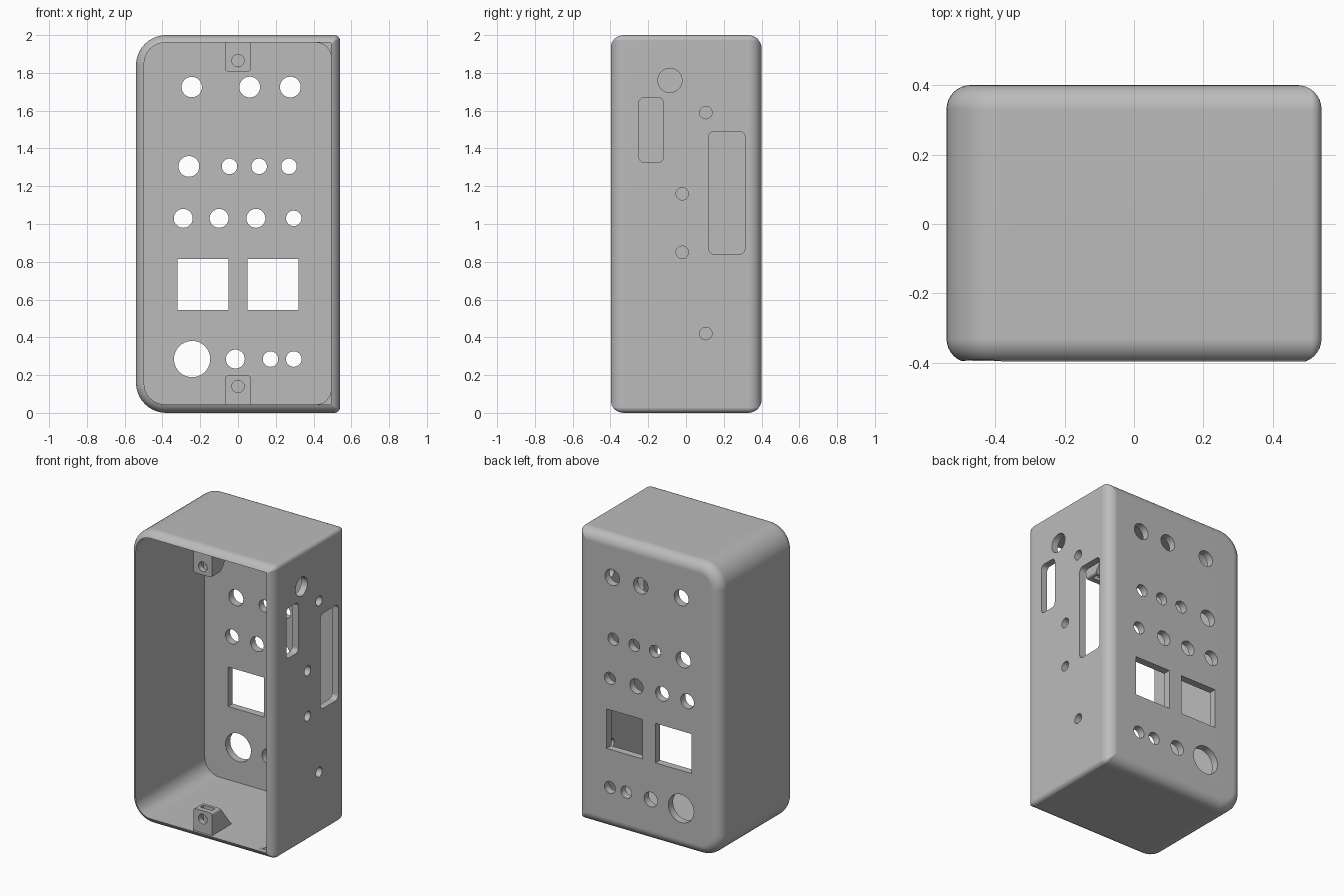
import bpy, bmesh
from math import sin, cos, pi
from mathutils import Vector

if "Cube" in bpy.data.objects:
    bpy.data.objects.remove(bpy.data.objects["Cube"])

grey = bpy.data.materials.new("light grey plastic")
grey.use_nodes = True
grey.diffuse_color = (0.5, 0.5, 0.5, 1)
grey.node_tree.nodes["Principled BSDF"].inputs["Base Color"].default_value = (0.5, 0.5, 0.5, 1)


def finish(bm, name):
    bmesh.ops.recalc_face_normals(bm, faces=bm.faces)
    mesh = bpy.data.meshes.new(name)
    bm.to_mesh(mesh)
    bm.free()
    obj = bpy.data.objects.new(name, mesh)
    bpy.context.collection.objects.link(obj)
    mesh.materials.append(grey)
    return obj


def rounded(u0, u1, v0, v1, r_low, r_high, n=10):
    """Rounded rectangle, with one radius on its low-u side and one on its high-u side."""
    pts = []
    for k, (u, v, r) in enumerate(((u1, v1, r_high), (u0, v1, r_low),
                                   (u0, v0, r_low), (u1, v0, r_high))):
        cu = u - r if u == u1 else u + r
        cv = v - r if v == v1 else v + r
        for i in range(n + 1):
            a = (k + i / n) * pi / 2
            pts.append((cu + r * cos(a), cv + r * sin(a)))
    return pts


def circle(u, v, r, n=40):
    return [(u + r * cos(2 * pi * i / n), v + r * sin(2 * pi * i / n)) for i in range(n)]


def rect(u0, u1, v0, v1):
    return [(u0, v0), (u1, v0), (u1, v1), (u0, v1)]


def loft(bm, sections, axis="y"):
    """Joins (depth, outline) sections into a closed solid along an axis."""
    place = {"x": lambda d, u, v: (d, u, v), "y": lambda d, u, v: (u, d, v),
             "z": lambda d, u, v: (u, v, d)}[axis]
    rings = [[bm.verts.new(place(d, u, v)) for u, v in pts] for d, pts in sections]
    n = len(rings[0])
    for a, b in zip(rings, rings[1:]):
        for i in range(n):
            bm.faces.new((a[i], a[(i + 1) % n], b[(i + 1) % n], b[i]))
    bm.faces.new(rings[0])
    bm.faces.new(rings[-1])


def cut(obj, solids):
    """Subtracts a list of (axis, start, end, outline) prisms."""
    bm = bmesh.new()
    for axis, a, b, pts in solids:
        loft(bm, [(a, pts), (b, pts)], axis)
    cutter = finish(bm, "cutter")
    cutter.hide_render = True
    mod = obj.modifiers.new("cut", "BOOLEAN")
    mod.operation, mod.solver, mod.object = "DIFFERENCE", "EXACT", cutter
    bpy.context.view_layer.objects.active = obj
    bpy.ops.object.modifier_apply(modifier=mod.name)
    bpy.data.objects.remove(cutter)


def smooth(obj):
    bpy.ops.object.select_all(action="DESELECT")
    obj.select_set(True)
    bpy.context.view_layer.objects.active = obj
    bpy.ops.object.shade_smooth_by_angle(angle=0.6)
    mod = obj.modifiers.new("flat panels", "WEIGHTED_NORMAL")
    mod.keep_sharp = True


# Shell: softened front and back edges, large corners on one side only
W, D, H, FILLET = 0.54, 0.4, 2.0, 0.07


def shell_section(inset):
    return rounded(-W + inset, W - inset, inset, H - inset,
                   0.16 - inset, max(0.03 - inset, 0.004))


steps = [i * pi / 16 for i in range(9)]
front = [(-D + FILLET * (1 - sin(a)), shell_section(FILLET * (1 - cos(a)))) for a in steps]
bm = bmesh.new()
loft(bm, front[::-1] + [(-d, pts) for d, pts in front])
case = finish(bm, "case_shell")

# Cavity, then a square-cornered lid recess at the mouth
cut(case, [("y", -0.5, 0.35, rounded(-0.497, 0.493, 0.045, 1.96, 0.11, 0.08))])
cut(case, [("y", -0.5, -0.36, rounded(-0.497, 0.493, 0.045, 1.96, 0.11, 0.004))])

# Back panel openings: rows of (height, [(x, radius)...])
rows = [(1.725, [(-0.245, 0.054), (0.062, 0.055), (0.277, 0.055)]),
        (1.305, [(-0.26, 0.055), (-0.045, 0.041), (0.112, 0.041), (0.27, 0.041)]),
        (1.03, [(-0.29, 0.05), (-0.1, 0.05), (0.095, 0.05), (0.295, 0.041)]),
        (0.285, [(-0.243, 0.096), (-0.014, 0.05), (0.172, 0.041), (0.295, 0.041)])]
holes = [("y", 0.3, 0.5, circle(x, z, r)) for z, row in rows for x, r in row]
holes += [("y", 0.3, 0.5, rect(x, x + 0.27, 0.545, 0.815)) for x in (-0.32, 0.05)]

# Side wall openings
for y, z, r in ((-0.085, 1.76, 0.064), (0.105, 1.59, 0.033), (-0.02, 1.16, 0.033),
                (-0.02, 0.85, 0.033), (0.105, 0.42, 0.033)):
    holes.append(("x", 0.45, 0.6, circle(y, z, r)))
for y0, y1, z0, z1 in ((-0.25, -0.12, 1.325, 1.67), (0.12, 0.312, 0.84, 1.49)):
    holes.append(("x", 0.45, 0.6, rounded(y0, y1, z0, z1, 0.03, 0.03, 6)))
cut(case, holes)
smooth(case)


# Screw lugs with a nut slot, one on the floor and one under the roof
def lug(name, flip):
    bm = bmesh.new()
    profile = [(-0.38, 0.035), (-0.162, 0.035), (-0.17, 0.045), (-0.29, 0.197), (-0.38, 0.197)]
    loft(bm, [(-0.07, profile), (0.07, profile)], "x")
    crown = [e for e in bm.edges if all(v.co.z > 0.19 for v in e.verts)
             and abs(e.verts[0].co.x - e.verts[1].co.x) < 0.01]
    bmesh.ops.bevel(bm, geom=crown, offset=0.015, segments=4, profile=0.5, affect="EDGES")
    obj = finish(bm, name)
    cut(obj, [("y", -0.5, -0.27, circle(0, 0.14, 0.033, 24))])
    cut(obj, [("z", 0.085, 0.3, rect(-0.045, 0.045, -0.345, -0.31))])
    if flip:
        for v in obj.data.vertices:
            v.co.z = 2.005 - v.co.z
        obj.data.flip_normals()
    smooth(obj)


lug("lower_screw_lug", False)
lug("upper_screw_lug", True)
